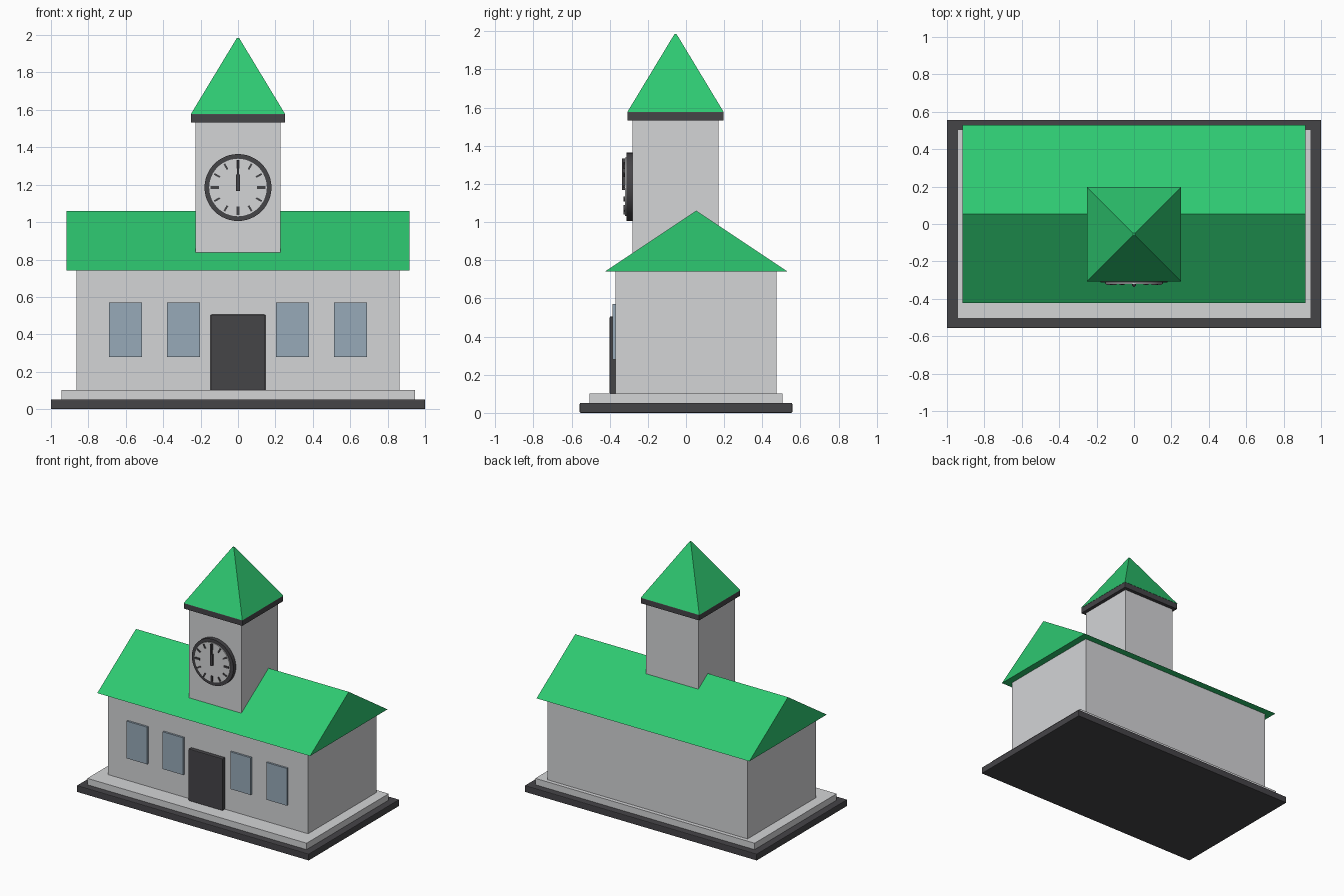
import bpy, bmesh
from math import pi, sin, cos
from mathutils import Matrix

cube = bpy.data.objects.get("Cube")
if cube:
    bpy.data.objects.remove(cube, do_unlink=True)


def material(name, rgb):
    mat = bpy.data.materials.new(name)
    mat.use_nodes = True
    mat.diffuse_color = (*rgb, 1)
    mat.node_tree.nodes["Principled BSDF"].inputs["Base Color"].default_value = (*rgb, 1)
    return mat


WALL = material("pale grey", (0.655, 0.66, 0.675))
DARK = material("charcoal", (0.06, 0.058, 0.064))
ROOF = material("green", (0.027, 0.58, 0.165))
GLASS = material("blue grey", (0.31, 0.40, 0.48))


def finish(name, bm, mat, bevel=0):
    bmesh.ops.recalc_face_normals(bm, faces=bm.faces)
    mesh = bpy.data.meshes.new(name)
    bm.to_mesh(mesh)
    bm.free()
    mesh.materials.append(mat)
    obj = bpy.data.objects.new(name, mesh)
    bpy.context.collection.objects.link(obj)
    if bevel:
        mod = obj.modifiers.new("soft edge", "BEVEL")
        mod.width = bevel
        mod.segments = 2
    return obj


def box(name, x, y, z, mat, bevel=0, turn=Matrix()):
    """Box from (low, high) ranges, optionally turned."""
    bm = bmesh.new()
    bmesh.ops.create_cube(bm, size=1)
    for v in bm.verts:
        v.co = [lo + (c + 0.5) * (hi - lo) for c, (lo, hi) in zip(v.co, (x, y, z))]
    bm.transform(turn)
    return finish(name, bm, mat, bevel)


def disc(name, radius, y, z, mat):
    """Upright disc facing the front."""
    bm = bmesh.new()
    spot = Matrix.Translation((0, sum(y) / 2, z)) @ Matrix.Rotation(pi / 2, 4, "X")
    bmesh.ops.create_cone(bm, cap_ends=True, segments=48, radius1=radius,
                          radius2=radius, depth=y[1] - y[0], matrix=spot)
    obj = finish(name, bm, mat)
    bpy.ops.object.select_all(action="DESELECT")
    obj.select_set(True)
    bpy.context.view_layer.objects.active = obj
    bpy.ops.object.shade_smooth_by_angle()


# Plinth, step and main hall
box("plinth", (-1, 1), (-0.557, 0.557), (0, 0.052), DARK, 0.005)
box("step", (-0.945, 0.945), (-0.505, 0.505), (0.05, 0.102), WALL)
box("hall", (-0.863, 0.863), (-0.37, 0.475), (0.1, 0.75), WALL)

# Gabled roof: a triangle profile extruded along x
bm = bmesh.new()
profile = [(-0.423, 0.742), (0.53, 0.742), (0.054, 1.06)]
gable = bm.faces.new([bm.verts.new((-0.917, y, z)) for y, z in profile])
ends = bmesh.ops.extrude_face_region(bm, geom=[gable])["geom"]
bmesh.ops.translate(bm, vec=(1.834, 0, 0),
                    verts=[g for g in ends if isinstance(g, bmesh.types.BMVert)])
finish("gabled_roof", bm, ROOF)

# Door and windows
box("door", (-0.147, 0.147), (-0.4, -0.36), (0.1, 0.505), DARK, 0.005)
for i, x in enumerate((-0.602, -0.291, 0.291, 0.602)):
    box(f"window_{i + 1}", (x - 0.088, x + 0.088), (-0.385, -0.36), (0.28, 0.57), GLASS)

# Tower with cornice and spire
TOWER_Y = -0.055
box("tower", (-0.226, 0.226), (TOWER_Y - 0.226, TOWER_Y + 0.226), (0.8, 1.54), WALL)
box("cornice", (-0.252, 0.252), (TOWER_Y - 0.252, TOWER_Y + 0.252), (1.532, 1.578), DARK, 0.004)
bm = bmesh.new()
place = Matrix.Translation((0, TOWER_Y, 1.781)) @ Matrix.Rotation(pi / 4, 4, "Z")
bmesh.ops.create_cone(bm, cap_ends=True, segments=4, radius1=0.357, radius2=0.008,
                      depth=0.408, matrix=place)
finish("spire", bm, ROOF)

# Clock: dark rim, pale face, hour marks and hands
CLOCK_Z = 1.185
disc("clock_rim", 0.179, (-0.312, -0.275), CLOCK_Z, DARK)
disc("clock_face", 0.154, (-0.32, -0.305), CLOCK_Z, WALL)
centre = Matrix.Translation((0, 0, CLOCK_Z))
for hour in range(12):
    main = hour % 3 == 0
    half, inner = (0.007, 0.102) if main else (0.005, 0.112)
    box(f"hour_mark_{hour}", (-half, half), (-0.327, -0.315), (inner, 0.146), DARK,
        turn=centre @ Matrix.Rotation(hour * pi / 6, 4, "Y"))
box("hour_hand", (-0.011, 0.011), (-0.332, -0.315), (-0.018, 0.07), DARK, turn=centre)
box("minute_hand", (-0.006, 0.006), (-0.336, -0.315), (-0.018, 0.148), DARK, turn=centre)
